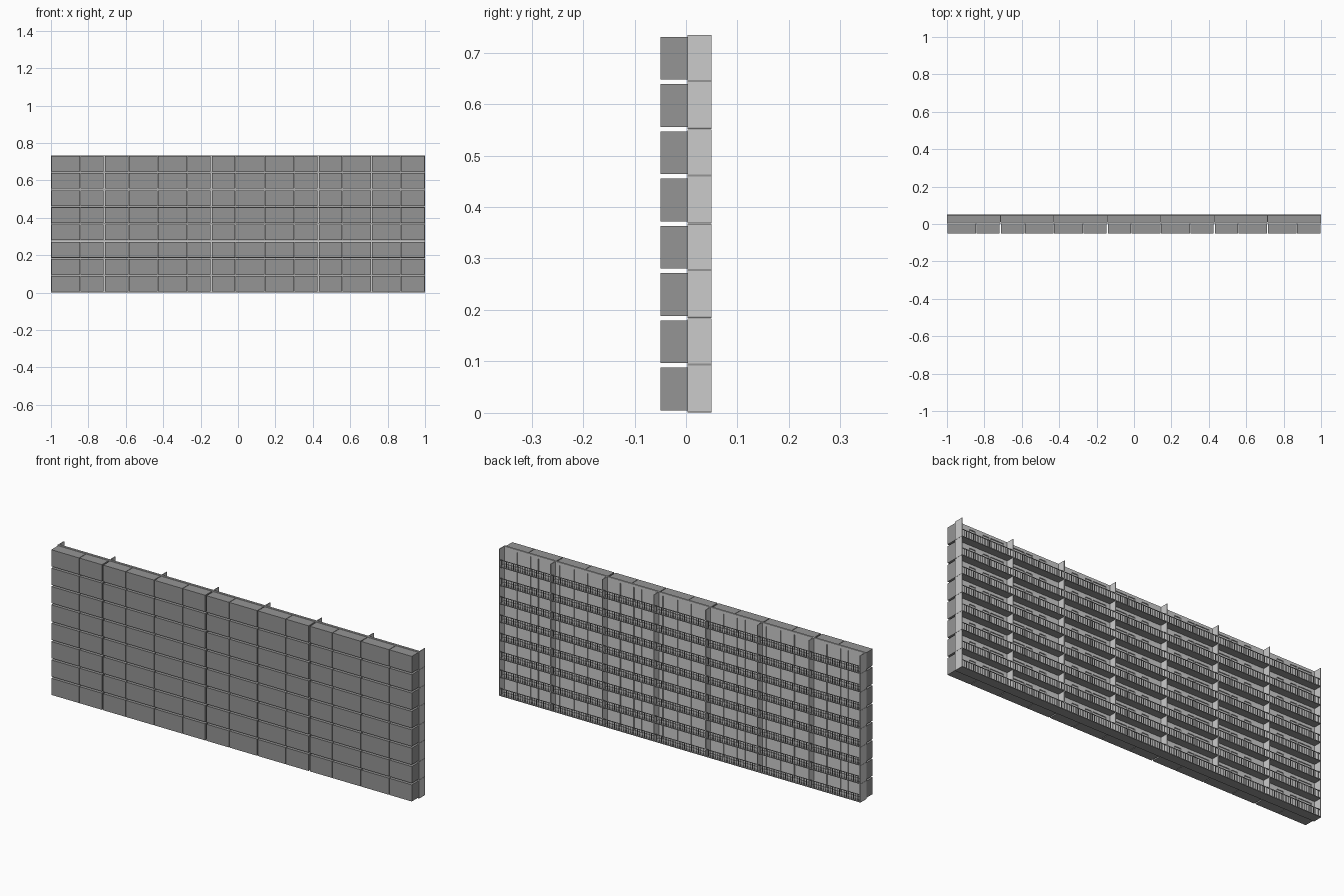
import bpy, bmesh
from mathutils import Matrix, Vector

if "Cube" in bpy.data.objects:
    bpy.data.objects.remove(bpy.data.objects["Cube"])

BAYS, FLOORS = 7, 8
BAY, FLOOR = 2 / BAYS, 0.0918
DARK_PARTS = {"room_blocks", "balcony_slabs", "railings"}
parts = {}


def box(part, x0, x1, y0, y1, z0, z1):
    """Add an axis-aligned box to the named part."""
    bm = parts.setdefault(part, bmesh.new())
    size = Vector((abs(x1 - x0), y1 - y0, z1 - z0))
    mid = Vector(((x0 + x1) / 2, (y0 + y1) / 2, (z0 + z1) / 2))
    bmesh.ops.create_cube(bm, size=1, matrix=Matrix.Translation(mid) @ Matrix.Diagonal(size.to_4d()))


# Full-height glazed openings across one bay
OPENINGS = [(0.022, 0.095), (0.103, 0.138), (0.178, 0.213)]
HEAD = 0.078

for k in range(FLOORS):
    z = k * FLOOR

    # dividing fins between balconies, standing on the slabs
    for i in range(BAYS + 1):
        x = min(max(-1 + i * BAY, -0.998), 0.998)
        box("balcony_fins", x - 0.002, x + 0.002, 0.003, 0.05, z + 0.004, z + FLOOR)

    for b in range(BAYS):
        def place(part, a, c, y0, y1, z0, z1):
            # every other bay is mirrored
            base, s = (-1 + b * BAY, 1) if b % 2 == 0 else (-1 + (b + 1) * BAY, -1)
            box(part, base + s * a, base + s * c, y0, y1, z + z0, z + z1)

        # wide and narrow room blocks on the front
        place("room_blocks", 0.002, 0.1555, -0.05, 0.003, 0.005, 0.088)
        place("room_blocks", 0.158, 0.282, -0.05, 0.003, 0.005, 0.088)

        # balcony wall with recessed openings
        left, right = 0.002, BAY - 0.002
        edge = left
        for a, c in OPENINGS:
            place("balcony_wall", edge, a, 0.0032, 0.012, 0.004, HEAD)
            place("window_panes", a, c, 0.0032, 0.007, 0.004, HEAD)
            edge = c
        place("balcony_wall", edge, right, 0.0032, 0.012, 0.004, HEAD)
        place("balcony_wall", left, right, 0.0032, 0.012, HEAD, FLOOR)

        # balcony slab
        place("balcony_slabs", 0, BAY, 0.0031, 0.05, 0.0005, 0.004)

        # railing: top rail with balusters
        place("railings", left, right, 0.0465, 0.049, 0.036, 0.039)
        n = 22
        for j in range(1, n):
            x = left + (right - left) * j / n
            place("railings", x - 0.0014, x + 0.0014, 0.047, 0.0485, 0.004, 0.036)

# dark grey finish for rooms, slabs and railings
dark = bpy.data.materials.new("dark_grey")
dark.diffuse_color = (0.3, 0.3, 0.3, 1)
dark.use_nodes = True
dark.node_tree.nodes["Principled BSDF"].inputs["Base Color"].default_value = dark.diffuse_color

for name, bm in parts.items():
    mesh = bpy.data.meshes.new(name)
    bm.to_mesh(mesh)
    bm.free()
    if name in DARK_PARTS:
        mesh.materials.append(dark)
    bpy.context.collection.objects.link(bpy.data.objects.new(name, mesh))
